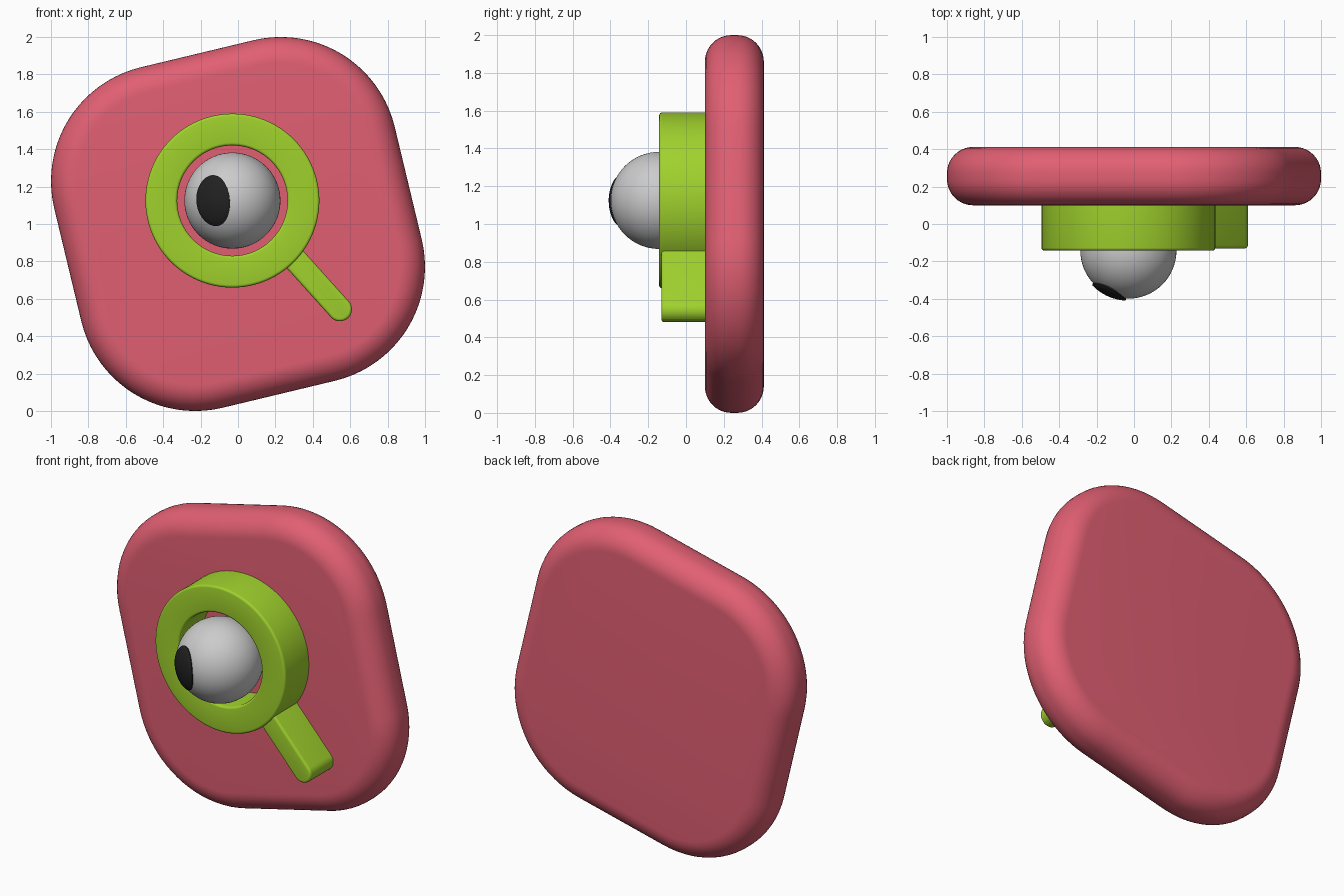
import bpy, bmesh
from math import sin, cos, pi, radians, sqrt, hypot, atan2

if "Cube" in bpy.data.objects:
    bpy.data.objects.remove(bpy.data.objects["Cube"])


def material(name, rgb):
    m = bpy.data.materials.new(name)
    m.diffuse_color = (*rgb, 1)
    m.use_nodes = True
    m.node_tree.nodes["Principled BSDF"].inputs["Base Color"].default_value = m.diffuse_color
    return m


pink = material("pink", (0.75, 0.115, 0.17))
green = material("green", (0.35, 0.64, 0.026))
black = material("black", (0.015, 0.015, 0.015))


def loft(name, rings, mat, closed=False, angle=40):
    """Skin equal-sized closed rings; either loop the skin or cap both ends."""
    bm = bmesh.new()
    rows = [[bm.verts.new(p) for p in ring] for ring in rings]
    n = len(rows[0])
    pairs = list(zip(rows, rows[1:]))
    if closed:
        pairs.append((rows[-1], rows[0]))
    else:
        bm.faces.new(rows[0])
        bm.faces.new(rows[-1])
    for a, b in pairs:
        for i in range(n):
            j = (i + 1) % n
            bm.faces.new((a[i], a[j], b[j], b[i]))
    bmesh.ops.recalc_face_normals(bm, faces=bm.faces)
    me = bpy.data.meshes.new(name)
    bm.to_mesh(me)
    bm.free()
    ob = bpy.data.objects.new(name, me)
    bpy.context.collection.objects.link(ob)
    if mat:
        me.materials.append(mat)
    bpy.ops.object.select_all(action='DESELECT')
    ob.select_set(True)
    bpy.context.view_layer.objects.active = ob
    bpy.ops.object.shade_smooth_by_angle(angle=radians(angle))
    return ob


def outline(cx, cz, a, b, r, rot, y, seg=20):
    """Rounded rectangle in the xz plane; a, b are the corner-centre offsets."""
    pts = []
    for k, (sx, sz) in enumerate(((1, 1), (-1, 1), (-1, -1), (1, -1))):
        for i in range(seg + 1):
            t = (k + i / seg) * pi / 2
            u, v = sx * a + r * cos(t), sz * b + r * sin(t)
            pts.append((cx + u * cos(rot) - v * sin(rot), y,
                        cz + u * sin(rot) + v * cos(rot)))
    return pts


def fillet(y0, y1, f, seg, back=True):
    """(inset, y) steps of a side wall with rounded edges of radius f."""
    arc = [i / seg * pi / 2 for i in range(seg + 1)]
    steps = [(f - f * sin(t), y0 + f - f * cos(t)) for t in arc]
    if back:
        steps += [(f - f * cos(t), y1 - f + f * sin(t)) for t in arc]
    else:
        steps.append((0, y1))
    return steps


# backing plate: tilted rounded square with soft edges
loft("plate", [outline(0, 1, 0.31, 0.31, 0.626 - d, radians(13.5), y)
               for d, y in fillet(0.10, 0.412, 0.14, 10)], pink)

# ring, with lightly softened front edges
CX, CZ = -0.03, 1.125


def circle(r, y, n=96):
    return [(CX + r * cos(2 * pi * i / n), y, CZ + r * sin(2 * pi * i / n))
            for i in range(n)]


wall = fillet(-0.142, 0.12, 0.015, 4, back=False)
loft("lens_ring", [circle(0.465 - d, y) for d, y in wall]
     + [circle(0.295 + d, y) for d, y in reversed(wall)], green, closed=True)

# handle running from the ring to its rounded tip
(x0, z0), (x1, z1) = (0.26, 0.86), (0.545, 0.544)
loft("handle", [outline((x0 + x1) / 2, (z0 + z1) / 2, hypot(x1 - x0, z1 - z0) / 2,
                        0, 0.064 - d, atan2(z1 - z0, x1 - x0), y, 8)
                for d, y in fillet(-0.13, 0.12, 0.015, 4, back=False)], green)

# eyeball
CY, R = -0.142, 0.257
bpy.ops.mesh.primitive_uv_sphere_add(segments=64, ring_count=32, radius=R,
                                     location=(CX, CY, CZ))
bpy.context.object.name = "eyeball"
bpy.ops.object.shade_smooth()

# pupil: thin oval cap hugging the eyeball, turned to one side
yaw, roll, RP = radians(25), radians(7), 0.268


def pupil_ring(s, radius):
    pts = []
    for i in range(48):
        t = 2 * pi * i / 48
        p, q = 0.100 * s * cos(t), 0.139 * s * sin(t)
        u, v = p * cos(roll) - q * sin(roll), p * sin(roll) + q * cos(roll)
        w = sqrt(RP * RP - u * u - v * v)
        k = radius / RP
        u, v, w = u * k, v * k, w * k
        pts.append((CX + u * cos(yaw) - w * sin(yaw),
                    CY - u * sin(yaw) - w * cos(yaw), CZ + v))
    return pts


loft("pupil", [pupil_ring(s, RP) for s in (0.05, 0.25, 0.5, 0.75, 0.95)]
     + [pupil_ring(1, RP - 0.004), pupil_ring(1, R - 0.012)], black)
